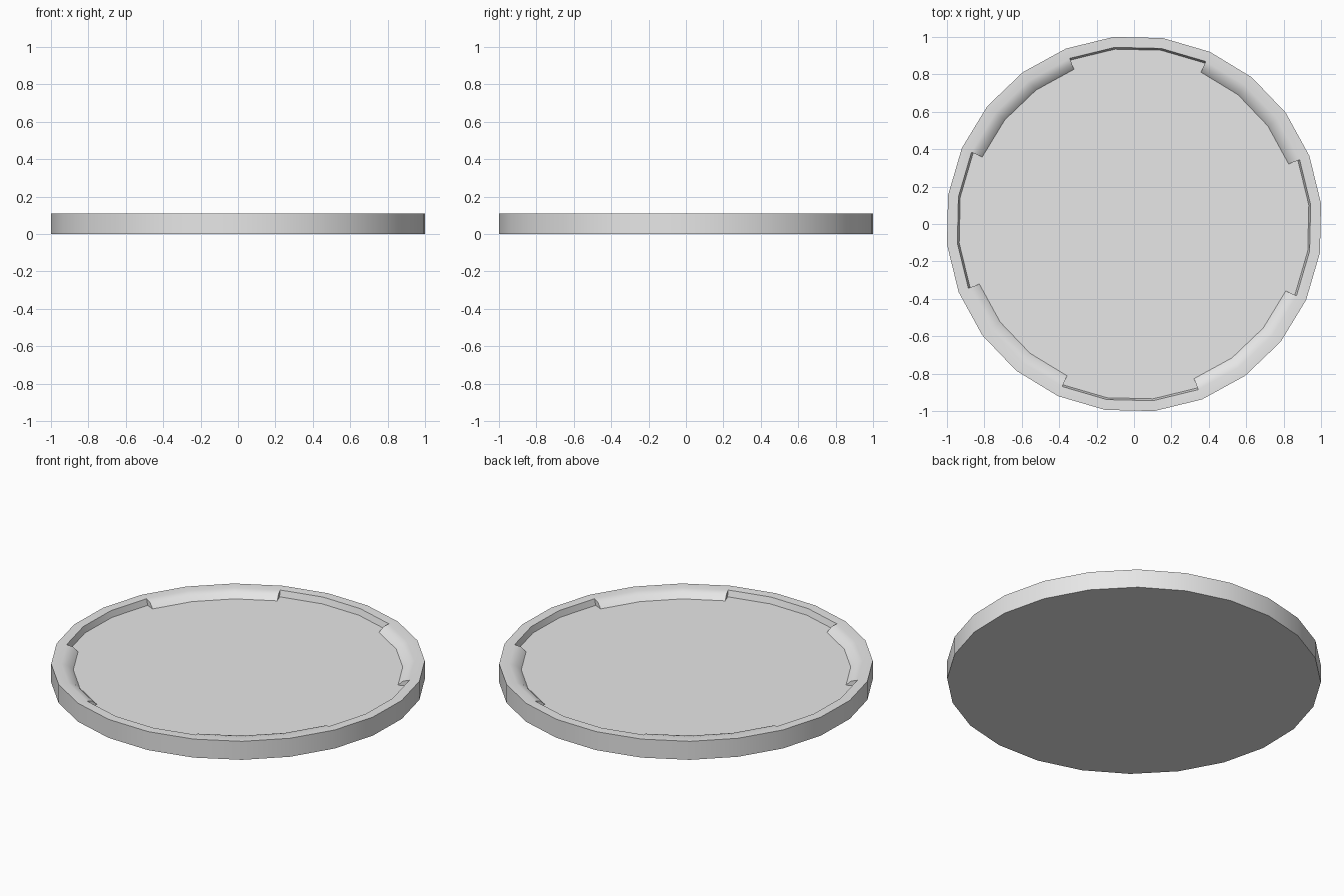
import bpy
import bmesh
import math

old = bpy.data.objects.get("Cube")
if old:
    bpy.data.objects.remove(old, do_unlink=True)

SIDES = 24
PHASE = math.radians(6.2)
OUTER = 1 / math.cos(PHASE)
TOP, FLOOR = 0.11, 0.074

# Cross-sections as (radius, height), from the rim inwards to the floor
RIM = [(OUTER, 0), (OUTER, TOP), (0.95, TOP)]
NOTCH = [(0.95, TOP), (0.94, FLOOR)]
LIP = [(0.95, TOP), (0.915, 0.101), (0.887, FLOOR)]

grey = bpy.data.materials.new("light_grey")
grey.use_nodes = True
grey.diffuse_color = (0.8, 0.8, 0.8, 1)
grey.node_tree.nodes["Principled BSDF"].inputs["Base Color"].default_value = (0.8, 0.8, 0.8, 1)

bm = bmesh.new()
cache = {}


def vert(k, point):
    """Shared vertex on spoke k at the given radius and height."""
    key = (k % SIDES, point)
    if key not in cache:
        a = PHASE + math.tau * key[0] / SIDES
        r, z = point
        cache[key] = bm.verts.new((r * math.cos(a), r * math.sin(a), z))
    return cache[key]


def has_lip(k):
    return k % 6 in (1, 2, 3)


def strip(k, profile):
    for a, b in zip(profile, profile[1:]):
        bm.faces.new([vert(k, a), vert(k + 1, a), vert(k + 1, b), vert(k, b)])


floor_loop = []
for k in range(SIDES):
    section = LIP if has_lip(k) else NOTCH
    # Outer wall, flat rim, then a bevelled lip or a steep notch wall
    strip(k, RIM)
    strip(k, section)
    # Radial end face wherever a lip meets a notch
    if has_lip(k) != has_lip(k - 1):
        bm.faces.new([vert(k, p) for p in LIP + NOTCH[:0:-1]])
        before = LIP if has_lip(k - 1) else NOTCH
        floor_loop.append(vert(k, before[-1]))
    floor_loop.append(vert(k, section[-1]))

# Recessed floor and flat underside
bm.faces.new(floor_loop)
bm.faces.new([vert(k, RIM[0]) for k in range(SIDES)])
bmesh.ops.recalc_face_normals(bm, faces=bm.faces)

mesh = bpy.data.meshes.new("round_tray")
bm.to_mesh(mesh)
bm.free()
mesh.materials.append(grey)
tray = bpy.data.objects.new("round_tray", mesh)
bpy.context.collection.objects.link(tray)

# Smooth the rim while keeping its corners crisp
bpy.ops.object.select_all(action="DESELECT")
tray.select_set(True)
bpy.context.view_layer.objects.active = tray
bpy.ops.object.shade_smooth_by_angle(angle=math.radians(32))
